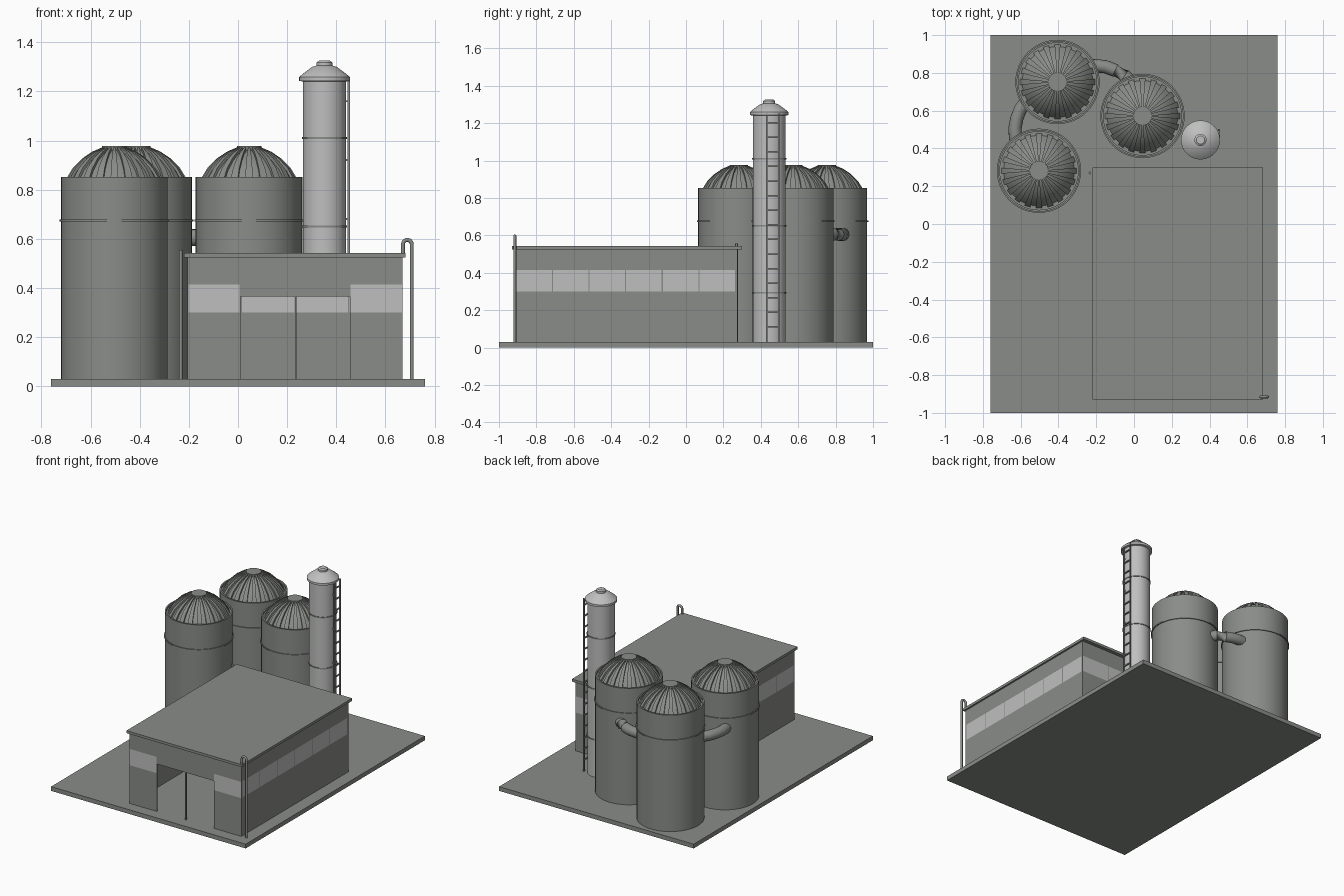
import bpy, bmesh, math
from mathutils import Vector

if "Cube" in bpy.data.objects:
    bpy.data.objects.remove(bpy.data.objects["Cube"])


def mat(name, r, g, b):
    m = bpy.data.materials.new(name)
    m.diffuse_color = (r, g, b, 1)
    m.use_nodes = True
    m.node_tree.nodes["Principled BSDF"].inputs["Base Color"].default_value = m.diffuse_color
    return m


GREY = mat("concrete grey", 0.25, 0.265, 0.245)
LIGHT = mat("light metal", 0.52, 0.52, 0.52)
GLASS = mat("window pale grey", 0.52, 0.52, 0.52)
STEEL = mat("steel grey", 0.25, 0.265, 0.245)


def make(name, bm, m, smooth=False):
    bmesh.ops.recalc_face_normals(bm, faces=bm.faces)
    me = bpy.data.meshes.new(name)
    bm.to_mesh(me)
    bm.free()
    me.materials.append(m)
    ob = bpy.data.objects.new(name, me)
    bpy.context.collection.objects.link(ob)
    if smooth:
        bpy.ops.object.select_all(action='DESELECT')
        ob.select_set(True)
        bpy.context.view_layer.objects.active = ob
        bpy.ops.object.shade_smooth_by_angle(angle=math.radians(35))
    return ob


def box(name, x0, x1, y0, y1, z0, z1, m):
    bm = bmesh.new()
    bmesh.ops.create_cube(bm, size=1)
    for v in bm.verts:
        v.co = ((x0 + x1) / 2 + v.co.x * (x1 - x0),
                (y0 + y1) / 2 + v.co.y * (y1 - y0),
                (z0 + z1) / 2 + v.co.z * (z1 - z0))
    return make(name, bm, m)


def lathe(name, cx, cy, profile, m, n=48):
    """Revolve (radius, height) points and close both ends."""
    bm = bmesh.new()
    rings = [[bm.verts.new((cx + r * math.cos(2 * math.pi * i / n),
                            cy + r * math.sin(2 * math.pi * i / n), z))
              for i in range(n)] for r, z in profile]
    for a, b in zip(rings, rings[1:]):
        for i in range(n):
            j = (i + 1) % n
            bm.faces.new((a[i], a[j], b[j], b[i]))
    bm.faces.new(rings[0])
    bm.faces.new(rings[-1])
    return make(name, bm, m, True)


def tube(name, pts, r, m, n=12):
    """Sweep a circle along a path of points."""
    bm = bmesh.new()
    pts = [Vector(p) for p in pts]
    rings = []
    for k, p in enumerate(pts):
        t = (pts[min(k + 1, len(pts) - 1)] - pts[max(k - 1, 0)]).normalized()
        u = t.cross(Vector((0, 1, 0) if abs(t.y) < 0.5 else (0, 0, 1))).normalized()
        w = t.cross(u)
        rings.append([bm.verts.new(p + r * (u * math.cos(2 * math.pi * i / n)
                                            + w * math.sin(2 * math.pi * i / n)))
                      for i in range(n)])
    for a, b in zip(rings, rings[1:]):
        for i in range(n):
            j = (i + 1) % n
            bm.faces.new((a[i], a[j], b[j], b[i]))
    bm.faces.new(rings[0])
    bm.faces.new(rings[-1])
    return make(name, bm, m, True)


# Base slab
box("base_slab", -0.76, 0.76, -1, 1, 0, 0.03, GREY)

# Hollow building: walls with a glazed band, open doorway at the front
X0, X1, Y0, Y1 = -0.205, 0.67, -0.92, 0.275
T, ZB, ZW0, ZW1, ZT = 0.01, 0.03, 0.30, 0.415, 0.525


def wall(name, axis, fixed, a, b, panes):
    def piece(part, s, e, z0, z1, m):
        if axis == 'x':
            box(part, s, e, fixed, fixed + T, z0, z1, m)
        else:
            box(part, fixed, fixed + T, s, e, z0, z1, m)
    piece(name + "_lower", a, b, ZB, ZW0, GREY)
    piece(name + "_upper", a, b, ZW1, ZT, GREY)
    step = (b - a) / panes
    for i in range(panes):
        piece(f"{name}_window_{i}", a + i * step + 0.003, a + (i + 1) * step - 0.003,
              ZW0, ZW1, GLASS)
    for i in range(panes + 1):
        c = a + i * step
        piece(f"{name}_mullion_{i}", max(a, c - 0.003), min(b, c + 0.003), ZW0, ZW1, GREY)


wall("right_wall", 'y', X1 - T, Y0 + T, Y1 - T, 6)
wall("left_wall", 'y', X0, Y0 + T, Y1 - T, 6)
wall("back_wall", 'x', Y1 - T, X0, X1, 4)
wall("front_wall_left", 'x', Y0, X0, 0.01, 1)
wall("front_wall_right", 'x', Y0, 0.455, X1, 1)
box("door_lintel", 0.01, 0.455, Y0, Y0 + T, 0.365, ZT, GREY)
box("door_post", 0.232, 0.238, Y0, Y0 + T, ZB, 0.365, GREY)

# Roof with a thin raised edge line
box("roof", -0.22, 0.682, -0.93, 0.30, 0.525, 0.543, GREY)

# Vent pipe bent over the roof edge, and a straight downpipe
bend = [(0.689 + 0.018 * math.cos(a), -0.915, 0.578 + 0.018 * math.sin(a))
        for a in [math.pi * k / 8 for k in range(9)]]
tube("vent_pipe", [(0.707, -0.915, 0.03)] + bend + [(0.671, -0.915, 0.53)], 0.008, STEEL)
tube("downpipe", [(-0.233, 0.27, 0.03), (-0.233, 0.27, 0.555)], 0.007, STEEL)


# Silos with ribbed domes
DOME = [(0.198, 0.842), (0.17, 0.888), (0.13, 0.928), (0.09, 0.955), (0.05, 0.972)]
RIBS = 20


def silo(name, cx, cy):
    lathe(name + "_body", cx, cy, [(0.217, 0.03), (0.217, 0.852), (0.207, 0.852), (0.207, 0.84)], GREY)
    lathe(name + "_band", cx, cy, [(0.216, 0.671), (0.223, 0.671), (0.223, 0.679), (0.216, 0.679)], STEEL)
    lathe(name + "_dome", cx, cy, [(r - 0.006, z - 0.010) for r, z in DOME], GREY, 40)
    lathe(name + "_cap", cx, cy, [(0.05, 0.95), (0.05, 0.977)], GREY, 24)
    bm = bmesh.new()
    for k in range(RIBS):
        mid = 2 * math.pi * k / RIBS
        half = 0.5 * math.pi / RIBS
        rows = []
        for r, z in DOME:
            row = []
            for s, d in ((-1, 0), (1, 0), (1, 0.014), (-1, 0.014)):
                a = mid + s * half
                rr = r - d * 0.5
                row.append(bm.verts.new((cx + rr * math.cos(a), cy + rr * math.sin(a), z - d)))
            rows.append(row)
        for p, q in zip(rows, rows[1:]):
            for i in range(4):
                j = (i + 1) % 4
                bm.faces.new((p[i], p[j], q[j], q[i]))
        bm.faces.new(rows[0])
        bm.faces.new(rows[-1])
    make(name + "_dome_ribs", bm, GREY, True)


silo("silo_front", -0.503, 0.282)
silo("silo_back", -0.405, 0.752)
silo("silo_right", 0.045, 0.572)

# Ducts between the silos
Z = 0.605
tube("duct_left", [(-0.61, 0.41, Z), (-0.628, 0.46, Z), (-0.63, 0.51, Z), (-0.62, 0.56, Z),
                   (-0.60, 0.61, Z), (-0.56, 0.66, Z)], 0.035, GREY, 16)
tube("duct_back", [(-0.26, 0.835, Z), (-0.20, 0.838, Z), (-0.15, 0.832, Z), (-0.10, 0.813, Z),
                   (-0.05, 0.785, Z), (0.0, 0.74, Z)], 0.035, GREY, 16)

# Tall column with flange, conical lid and bands
CX, CY = 0.352, 0.445
lathe("column", CX, CY, [(0.088, 0.03), (0.088, 1.24), (0.103, 1.243), (0.103, 1.258),
                         (0.09, 1.27), (0.05, 1.3), (0.032, 1.305), (0.032, 1.318),
                         (0.022, 1.325)], LIGHT)
for i, z in enumerate((0.293, 0.65, 1.01)):
    lathe(f"column_band_{i}", CX, CY, [(0.087, z - 0.004), (0.092, z - 0.004),
                                       (0.092, z + 0.004), (0.087, z + 0.004)], STEEL)

# Ladder on the right of the column
LX = 0.45
for i, y in enumerate((0.432, 0.498)):
    box(f"ladder_rail_{i}", LX - 0.005, LX + 0.005, y - 0.004, y + 0.004, 0.03, 1.25, STEEL)
for i in range(15):
    z = 0.11 + i * 0.078
    box(f"ladder_rung_{i}", LX - 0.004, LX + 0.004, 0.432, 0.498, z - 0.004, z + 0.004, STEEL)
for i in range(5):
    z = 0.2 + i * 0.24
    box(f"ladder_bracket_{i}", 0.425, LX, 0.429, 0.435, z - 0.004, z + 0.004, STEEL)
